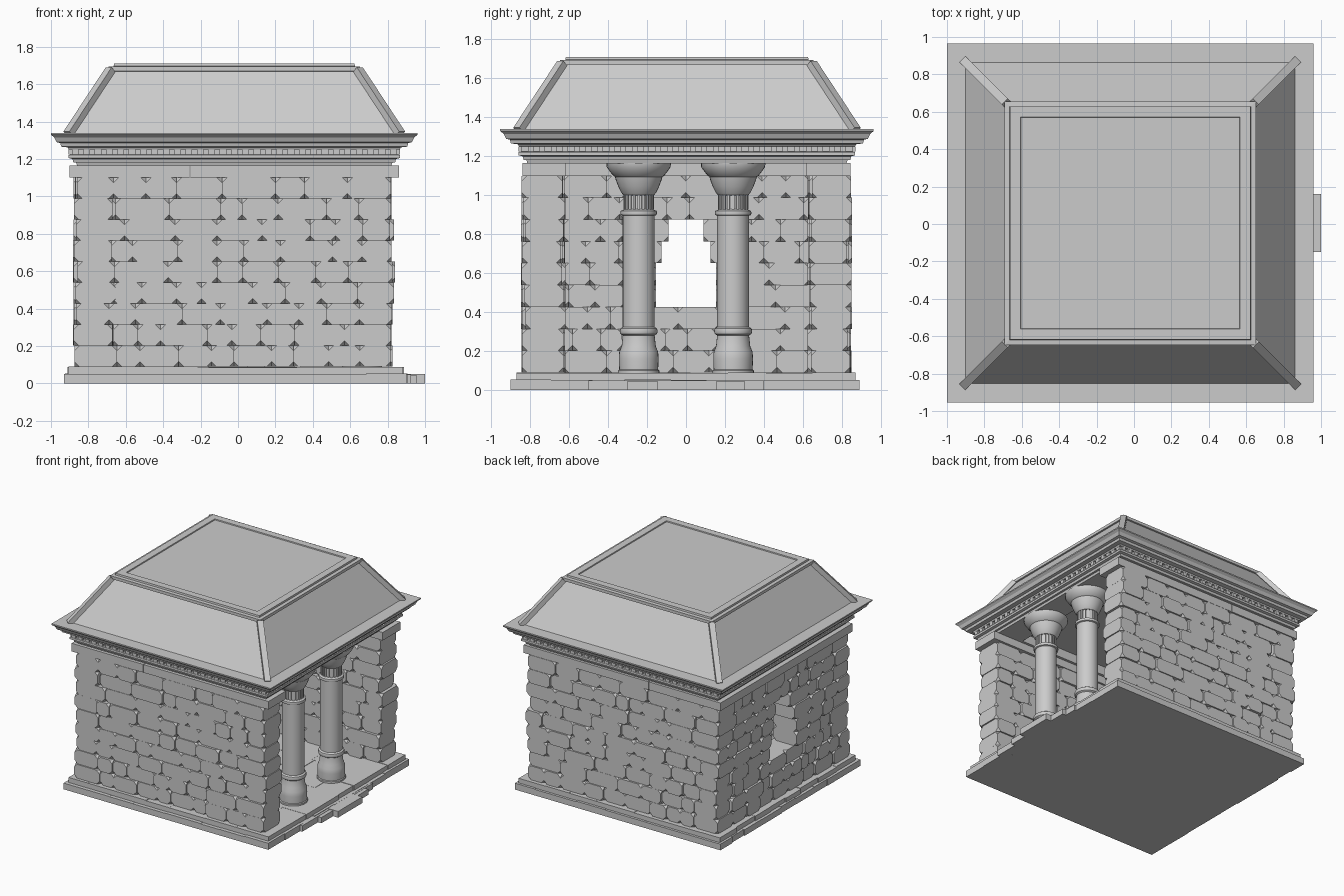
import bpy, bmesh, math, random
from mathutils import Matrix, Vector

random.seed(7)
if "Cube" in bpy.data.objects:
    bpy.data.objects.remove(bpy.data.objects["Cube"])

stone = bpy.data.materials.new("pale_grey_stone")
stone.use_nodes = True
GREY = (0.6, 0.6, 0.6, 1)
stone.diffuse_color = GREY
stone.node_tree.nodes["Principled BSDF"].inputs["Base Color"].default_value = GREY

CX, CY = -0.02, 0.005          # centre of walls and roof


def finish(name, bm, smooth=False):
    bmesh.ops.recalc_face_normals(bm, faces=bm.faces)
    mesh = bpy.data.meshes.new(name)
    bm.to_mesh(mesh)
    bm.free()
    mesh.materials.append(stone)
    obj = bpy.data.objects.new(name, mesh)
    bpy.context.collection.objects.link(obj)
    if smooth:
        bpy.ops.object.select_all(action='DESELECT')
        obj.select_set(True)
        bpy.context.view_layer.objects.active = obj
        bpy.ops.object.shade_smooth_by_angle(angle=math.radians(35))
    return obj


def add_box(bm, lo, hi, chip=0.0):
    """Axis-aligned block between two corners, optionally with chipped corners."""
    lo, hi = Vector(lo), Vector(hi)
    mat = Matrix.Translation((lo + hi) / 2) @ Matrix.Diagonal((*(hi - lo), 1))
    verts = bmesh.ops.create_cube(bm, size=1, matrix=mat)["verts"]
    if chip:
        bmesh.ops.bevel(bm, geom=verts, offset=chip, segments=1, affect='VERTICES')


def split(a, b, short, long):
    """Cut a span into random stone lengths."""
    cuts = [a]
    while b - cuts[-1] > long + short:
        cuts.append(cuts[-1] + random.uniform(short, long))
    if b - cuts[-1] > long:
        cuts.append((cuts[-1] + b) / 2)
    cuts.append(b)
    return list(zip(cuts, cuts[1:]))


def rough(amount=0.012):
    return random.uniform(-amount, amount)


# Walls: ten courses of chipped stones, interlocked at the rear corners
X0, X1, Y0, Y1 = -0.87, 0.83, -0.835, 0.84
THICK, BASE, COURSE = 0.205, 0.09, 0.1122
WINDOW = {3: 0.155, 4: 0.155, 5: 0.125, 6: 0.09}
side_walls = {"front_wall": bmesh.new(), "rear_wall": bmesh.new()}
window_wall = bmesh.new()

for row in range(9):
    z0, z1 = BASE + row * COURSE, BASE + (row + 1) * COURSE
    inset = THICK if row % 2 else 0
    for name, bm in side_walls.items():
        ya, yb = (Y0, Y0 + THICK) if name == "front_wall" else (Y1 - THICK, Y1)
        for a, b in split(X0 + inset + rough(), X1 + rough(0.018), 0.11, 0.29):
            add_box(bm, (a, ya + rough(), z0), (b, yb + rough(), z1), 0.027)
    end = THICK - inset
    a, b = Y0 + end, Y1 - end
    gap = WINDOW.get(row)
    for a, b in [(a, -gap), (gap, b)] if gap else [(a, b)]:
        for c, d in split(a, b, 0.1, 0.24):
            add_box(window_wall, (X0 + rough(), c, z0),
                    (X0 + THICK + rough(), d, z1), 0.027)

# Smooth capping course of long stones
z0, z1 = BASE + 9 * COURSE, 1.165
for name, bm in side_walls.items():
    ya, yb = (Y0 - 0.005, Y0 + 0.22) if name == "front_wall" else (Y1 - 0.22, Y1 + 0.005)
    for a, b in [(-0.9, -0.26), (-0.255, 0.86)]:
        add_box(bm, (a, ya, z0), (b, yb, z1))
    finish(name, bm)
add_box(window_wall, (-0.9, Y0 + 0.22, z0), (X0 + 0.22, Y1 - 0.22, z1))
finish("window_wall", window_wall)


# Floor: two layers of paving stones
def paving(name, x0, x1, y0, y1, z0, z1, wobble):
    bm = bmesh.new()
    for a, b in split(y0, y1, 0.16, 0.26):
        for c, d in split(x0, x1, 0.15, 0.38):
            c -= abs(rough(wobble)) if c == x0 else 0
            d += abs(rough(wobble)) if d == x1 else 0
            add_box(bm, (c, a, z0), (d, b, z1 + rough(0.003)))
    return bm


lower = paving("lower", -0.92, 0.9, -0.9, 0.89, 0, 0.05, 0.012)
add_box(lower, (0.85, -0.5, 0), (0.925, 0.4, 0.048))
add_box(lower, (0.85, -0.3, 0), (0.955, 0.3, 0.046))
add_box(lower, (0.85, -0.15, 0), (1.0, 0.16, 0.05))
finish("foundation_stones", lower)
finish("floor_stones", paving("upper", -0.9, 0.875, -0.87, 0.87, 0.045, 0.088, 0.015))


# Roof: one moulded profile swept around the rectangular plan
def sweep(name, profile):
    bm = bmesh.new()
    rings = []
    for d, z in profile:
        e = d - 0.021
        rings.append([bm.verts.new((CX + sx * d, CY + sy * e, z))
                      for sx, sy in ((-1, -1), (1, -1), (1, 1), (-1, 1))])
    for r, s in zip(rings, rings[1:]):
        for i in range(4):
            j = (i + 1) % 4
            bm.faces.new((r[i], r[j], s[j], s[i]))
    bm.faces.new(rings[0])
    bm.faces.new(rings[-1])
    return finish(name, bm)


sweep("entablature", [
    (0.62, 1.235), (0.62, 1.162), (0.84, 1.162), (0.845, 1.18), (0.86, 1.182),
    (0.865, 1.2), (0.885, 1.205), (0.885, 1.222), (0.87, 1.224), (0.87, 1.25),
    (0.885, 1.252), (0.89, 1.262), (0.925, 1.266), (0.93, 1.285), (0.95, 1.29),
    (0.962, 1.315), (0.98, 1.33), (0.98, 1.34)])
sweep("hipped_roof", [
    (0.883, 1.335), (0.66, 1.668), (0.672, 1.67), (0.672, 1.694), (0.645, 1.696),
    (0.643, 1.71), (0.587, 1.71), (0.585, 1.702)])

# Ribs along the four hips
ribs = bmesh.new()
for sx in (-1, 1):
    for sy in (-1, 1):
        foot = Vector((CX + sx * 0.888, CY + sy * 0.867, 1.335))
        head = Vector((CX + sx * 0.662, CY + sy * 0.641, 1.678))
        along = head - foot
        across = Vector((-sy, sx, 0)).normalized()
        up = along.normalized().cross(across)
        frame = Matrix((along, across * 0.045, up * 0.036)).transposed().to_4x4()
        bmesh.ops.create_cube(ribs, size=1,
                              matrix=Matrix.Translation((foot + head) / 2) @ frame)
finish("hip_ribs", ribs)

# Dentils under the cornice
dentils = bmesh.new()
COUNT = 29
for i in range(COUNT):
    t = -0.85 + 1.7 * i / (COUNT - 1)
    for s in (-1, 1):
        for x, y, hx, hy in ((t, s * 0.855, 0.018, 0.01), (s * 0.876, t * 0.98, 0.01, 0.018)):
            add_box(dentils, (CX + x - hx, CY + y - hy, 1.224),
                    (CX + x + hx, CY + y + hy, 1.25))
finish("dentils", dentils)

# Columns: turned profile with a fluted neck
PROFILE = [
    (0, 0.085), (0.106, 0.085), (0.106, 0.1), (0.1, 0.105), (0.102, 0.16), (0.1, 0.195),
    (0.088, 0.225), (0.082, 0.28), (0.094, 0.288), (0.098, 0.302), (0.094, 0.316),
    (0.082, 0.324), (0.082, 0.895), (0.092, 0.899), (0.094, 0.91), (0.092, 0.92),
    (0.078, 0.925), (0.071, 0.93), (0.071, 1.0), (0.08, 1.002), (0.09, 1.015),
    (0.105, 1.045), (0.118, 1.08), (0.122, 1.095), (0.13, 1.1), (0.145, 1.118),
    (0.164, 1.145), (0.166, 1.165), (0, 1.165)]
for name, y in (("near_column", -0.243), ("far_column", 0.242)):
    bm = bmesh.new()
    verts = [bm.verts.new((r, 0, z)) for r, z in PROFILE]
    edges = [bm.edges.new(pair) for pair in zip(verts, verts[1:])]
    bmesh.ops.spin(bm, geom=verts + edges, cent=(0, 0, 0), axis=(0, 0, 1),
                   angle=math.tau, steps=32, use_duplicate=False)
    bmesh.ops.remove_doubles(bm, verts=bm.verts, dist=0.0001)
    for k in range(20):
        turn = Matrix.Rotation(math.tau * k / 20, 4, 'Z')
        shape = Matrix.Translation((0.072, 0, 0.965)) @ Matrix.Diagonal((0.012, 0.013, 0.076, 1))
        bmesh.ops.create_cube(bm, size=1, matrix=turn @ shape)
    finish(name, bm, smooth=True).location = (0.665, y, 0)
